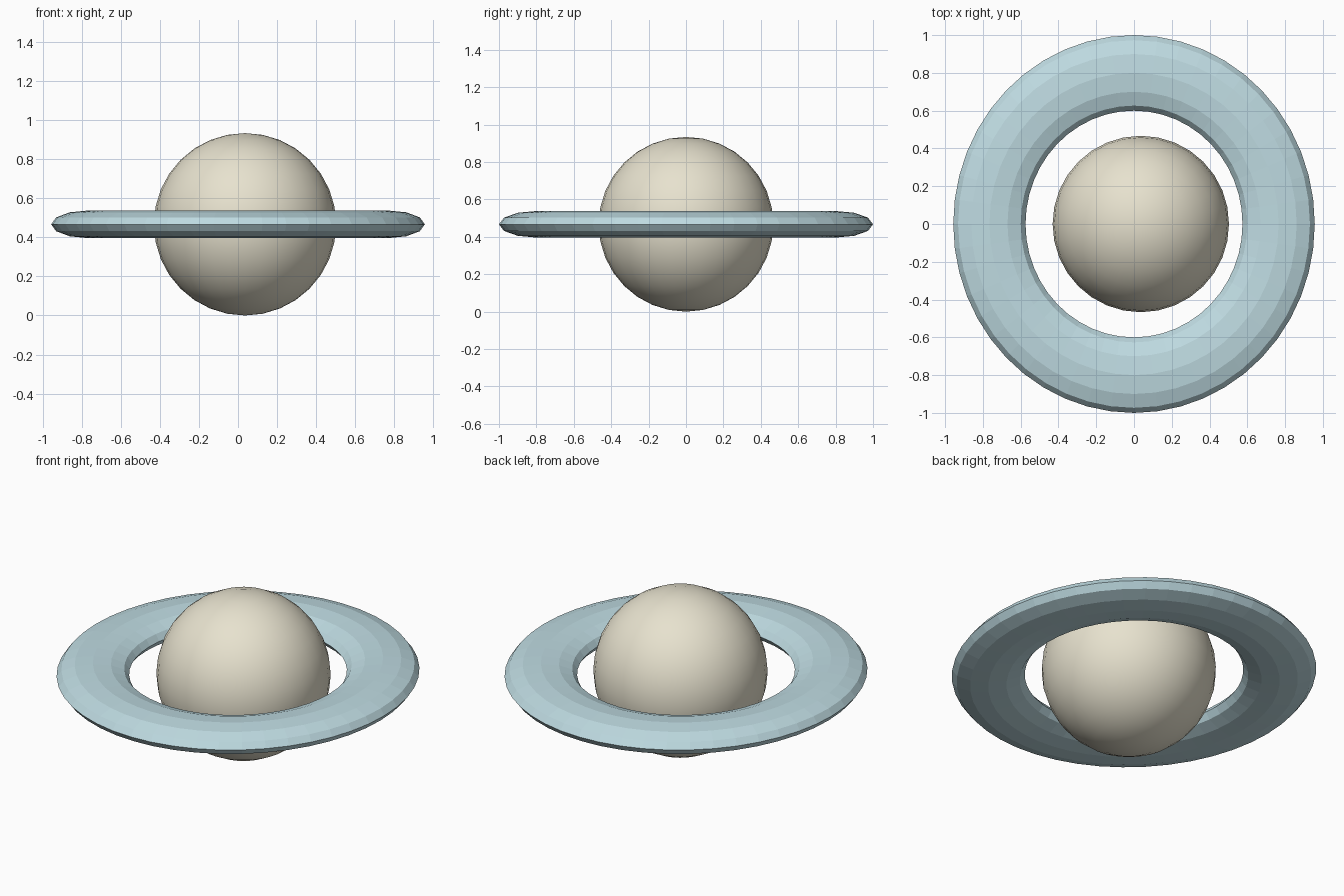
import bpy

if "Cube" in bpy.data.objects:
    bpy.data.objects.remove(bpy.data.objects["Cube"])


def finish(name, color):
    ob = bpy.context.object
    ob.name = name
    mat = bpy.data.materials.new(name + "_color")
    mat.diffuse_color = color
    mat.use_nodes = True
    mat.node_tree.nodes["Principled BSDF"].inputs["Base Color"].default_value = mat.diffuse_color
    ob.data.materials.append(mat)
    return ob


# Planet: smooth sphere resting on z = 0, slightly off centre
bpy.ops.mesh.primitive_uv_sphere_add(segments=32, ring_count=16, radius=0.467,
                                     location=(0.036, 0, 0.467))
bpy.ops.object.shade_smooth()
finish("planet", (0.80, 0.76, 0.62, 1))

# Ring: faceted torus, flattened in z and slightly narrowed in x
bpy.ops.mesh.primitive_torus_add(major_segments=48, minor_segments=12,
                                 major_radius=0.8, minor_radius=0.2,
                                 location=(0, 0, 0.467))
ring = finish("ring", (0.52, 0.71, 0.76, 1))
ring.scale = (0.957, 1.0, 0.355)
bpy.ops.object.transform_apply(location=False, rotation=False, scale=True)
bpy.ops.object.shade_flat()
